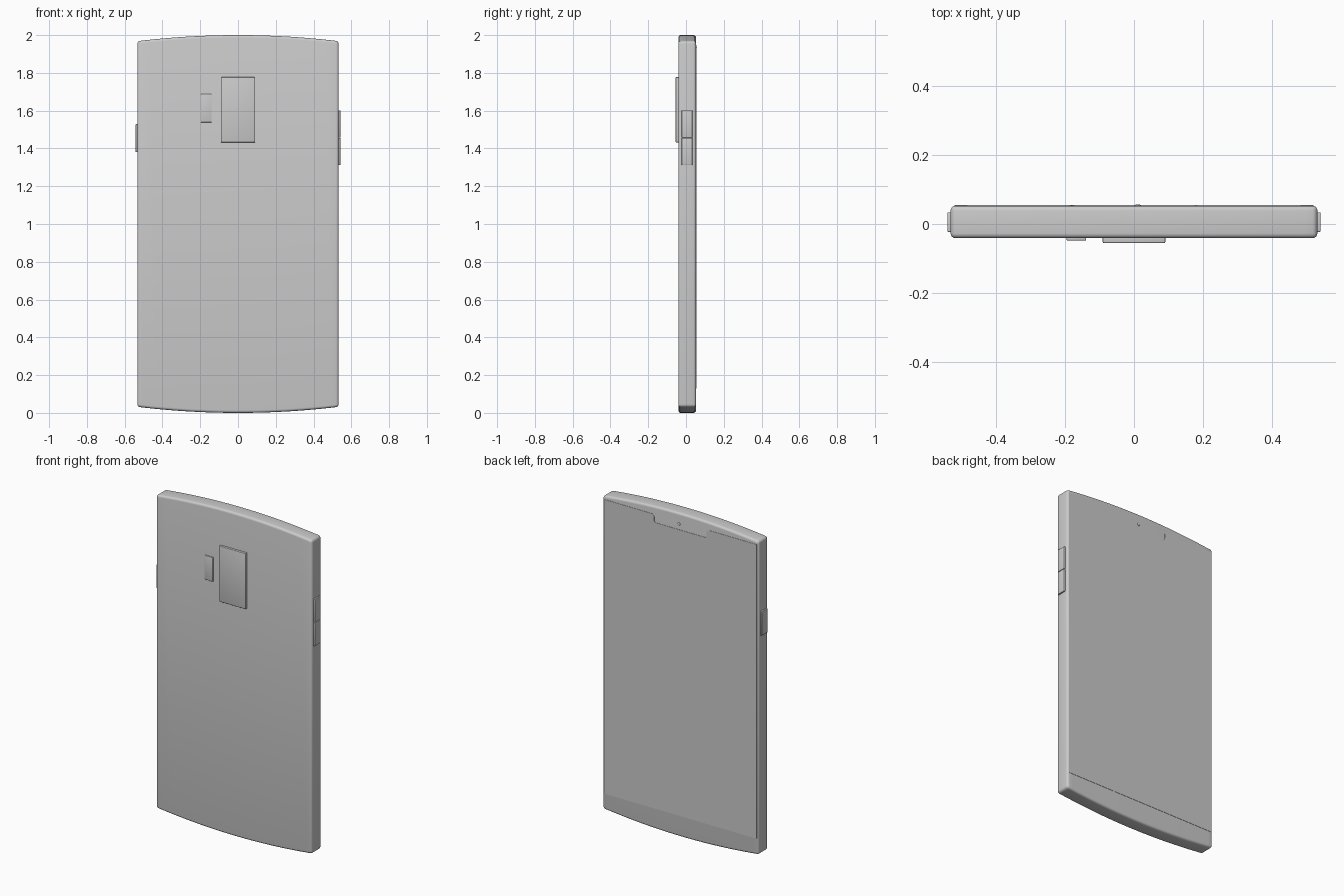
import bpy, bmesh, math

if "Cube" in bpy.data.objects:
    bpy.data.objects.remove(bpy.data.objects["Cube"])


def prism(name, pts, y0, y1, bevel=0.0, segs=4):
    """Extrude an x/z outline from y0 to y1 and round its sharp edges."""
    bm = bmesh.new()
    face = bm.faces.new([bm.verts.new((x, y0, z)) for x, z in pts])
    ext = bmesh.ops.extrude_face_region(bm, geom=[face])
    for v in ext["geom"]:
        if isinstance(v, bmesh.types.BMVert):
            v.co.y = y1
    bmesh.ops.recalc_face_normals(bm, faces=bm.faces[:])
    if bevel:
        sharp = [e for e in bm.edges if e.calc_face_angle(0) > math.radians(40)]
        bmesh.ops.bevel(bm, geom=sharp, offset=bevel, segments=segs,
                        profile=0.5, affect='EDGES', clamp_overlap=True)
    mesh = bpy.data.meshes.new(name)
    bm.to_mesh(mesh)
    bm.free()
    obj = bpy.data.objects.new(name, mesh)
    bpy.context.collection.objects.link(obj)
    smooth(obj)
    return obj


def smooth(obj):
    bpy.ops.object.select_all(action='DESELECT')
    obj.select_set(True)
    bpy.context.view_layer.objects.active = obj
    bpy.ops.object.shade_smooth_by_angle(angle=math.radians(32))


def rect(x0, x1, z0, z1):
    return [(x0, z0), (x1, z0), (x1, z1), (x0, z1)]


# Body: slab with gently bowed top and bottom edges
W, BOW, N = 0.533, 0.032, 32
xs = [-W + 2 * W * i / N for i in range(N + 1)]
bottom = [(x, BOW * (x / W) ** 2) for x in xs]
top = [(x, 2 - z) for x, z in reversed(bottom)]
prism("body", bottom + top, -0.041, 0.053, 0.014)

# Screen: thin panel with a rounded notch at the top
S, ZB, ZT, NW, ND, R = 0.522, 0.13, 1.948, 0.18, 0.05, 0.015
half = [(NW + R, ZT)]
for i in range(1, 5):
    a = math.radians(90 + 90 * i / 4)
    half.append((NW + R + R * math.cos(a), ZT - R + R * math.sin(a)))
for i in range(5):
    a = math.radians(-90 * i / 4)
    half.append((NW - R + R * math.cos(a), ZT - ND + R + R * math.sin(a)))
notch = half + [(-x, z) for x, z in reversed(half)]
prism("screen", [(-S, ZB), (S, ZB), (S, ZT)] + notch + [(-S, ZT)], 0.045, 0.0548)

# Selfie camera: small dome in the notch
bpy.ops.mesh.primitive_uv_sphere_add(segments=24, ring_count=12, radius=1,
                                     location=(0.011, 0.053, 1.932))
dome = bpy.context.object
dome.name = "selfie_camera"
dome.scale = (0.009, 0.004, 0.009)
smooth(dome)

# Rear camera block and flash
prism("rear_camera", rect(-0.091, 0.091, 1.432, 1.777), -0.055, -0.03, 0.003, 3)
prism("rear_flash", rect(-0.196, -0.139, 1.538, 1.688), -0.048, -0.03, 0.003, 3)

# Side buttons: volume pair on the right, power on the left
for name, x0, x1, z0, z1 in (("volume_down", 0.51, 0.542, 1.312, 1.456),
                             ("volume_up", 0.51, 0.542, 1.458, 1.602),
                             ("power_button", -0.542, -0.51, 1.381, 1.529)):
    prism(name, rect(x0, x1, z0, z1), -0.023, 0.034, 0.003, 3)
